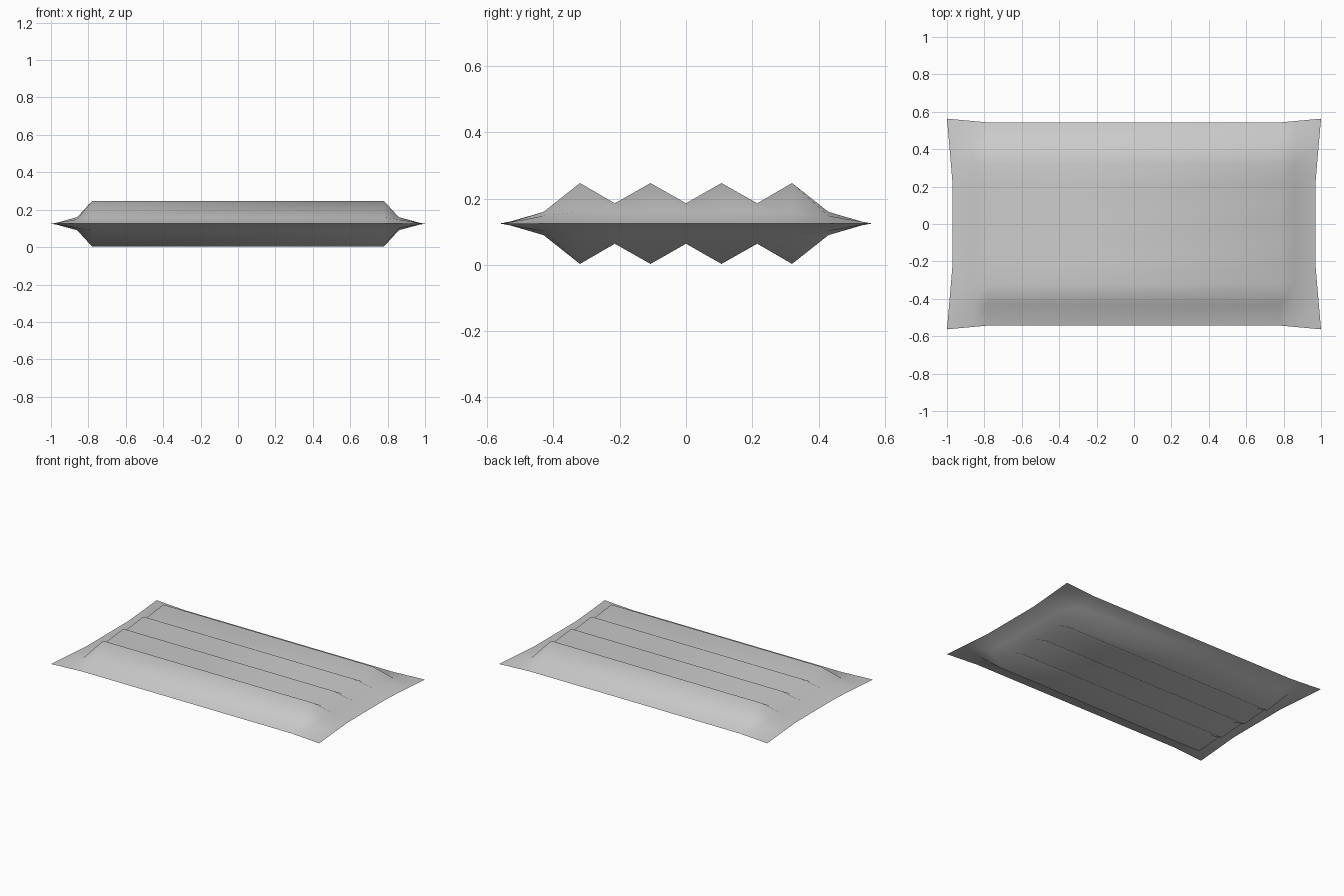
import bpy
import bmesh

# Remove the default cube only
cube = bpy.data.objects.get("Cube")
if cube:
    bpy.data.objects.remove(cube)

MID = 0.125                                   # height of the flat seam
HALF_X = [0.78, 0.86, 1.0]                    # tube end, end shoulder, hem
HALF_Y = [0.107, 0.215, 0.32, 0.43, 0.563]    # ridge, valley, ridge, shoulder, hem
RIDGE, VALLEY, SHOULDER, CORNER = 0.122, 0.061, 0.035, 0.023

xs = [-x for x in reversed(HALF_X)] + HALF_X
ys = [-y for y in reversed(HALF_Y)] + [0.0] + HALF_Y
hem_x, hem_y = HALF_X[-1], HALF_Y[-1]


def pull_in(t, start, end, depth):
    """Inward bow of the hem: full depth up to start, none at the corner."""
    return depth * min(1.0, (end - t) / (end - start))


def hem_point(x, y):
    """Plan position, with the long and short hems drawn in between corners."""
    px, py = x, y
    if abs(x) == hem_x:
        px -= (1 if x > 0 else -1) * pull_in(abs(y), 0.22, hem_y, 0.03)
    if abs(y) == hem_y:
        py -= (1 if y > 0 else -1) * pull_in(abs(x), 0.78, hem_x, 0.02)
    return px, py


def puff(i, j):
    """Thickness above the seam at a grid point."""
    ring_x = min(i, len(xs) - 1 - i)
    ring_y = min(j, len(ys) - 1 - j)
    if ring_x == 0 or ring_y == 0:
        return 0.0
    if ring_x == 1 and ring_y == 1:
        return CORNER
    if ring_x == 1 or ring_y == 1:
        return SHOULDER
    return RIDGE if j % 2 == 0 else VALLEY


def add_sheet(bm, side):
    """One ribbed sheet, side +1 for the top and -1 for the underside."""
    grid = []
    for i, x in enumerate(xs):
        grid.append([bm.verts.new((*hem_point(x, y), MID + side * puff(i, j)))
                     for j, y in enumerate(ys)])
    for i in range(len(xs) - 1):
        for j in range(len(ys) - 1):
            quad = [grid[i][j], grid[i + 1][j], grid[i + 1][j + 1], grid[i][j + 1]]
            bm.faces.new(quad if side > 0 else quad[::-1])


# Ribbed inflatable mattress: two sheets welded at a crisp hem
bm = bmesh.new()
add_sheet(bm, 1)
add_sheet(bm, -1)
bmesh.ops.remove_doubles(bm, verts=bm.verts, dist=0.0005)
for face in bm.faces:
    face.smooth = True
for edge in bm.edges:
    if all(abs(v.co.z - MID) < 0.001 for v in edge.verts):
        edge.smooth = False
mesh = bpy.data.meshes.new("air_mattress")
bm.to_mesh(mesh)
bm.free()
mattress = bpy.data.objects.new("air_mattress", mesh)
bpy.context.scene.collection.objects.link(mattress)

# Plain grey vinyl
grey = bpy.data.materials.new("grey_vinyl")
grey.use_nodes = True
colour = (0.6, 0.6, 0.6, 1.0)
grey.diffuse_color = colour
grey.node_tree.nodes["Principled BSDF"].inputs["Base Color"].default_value = colour
mesh.materials.append(grey)
